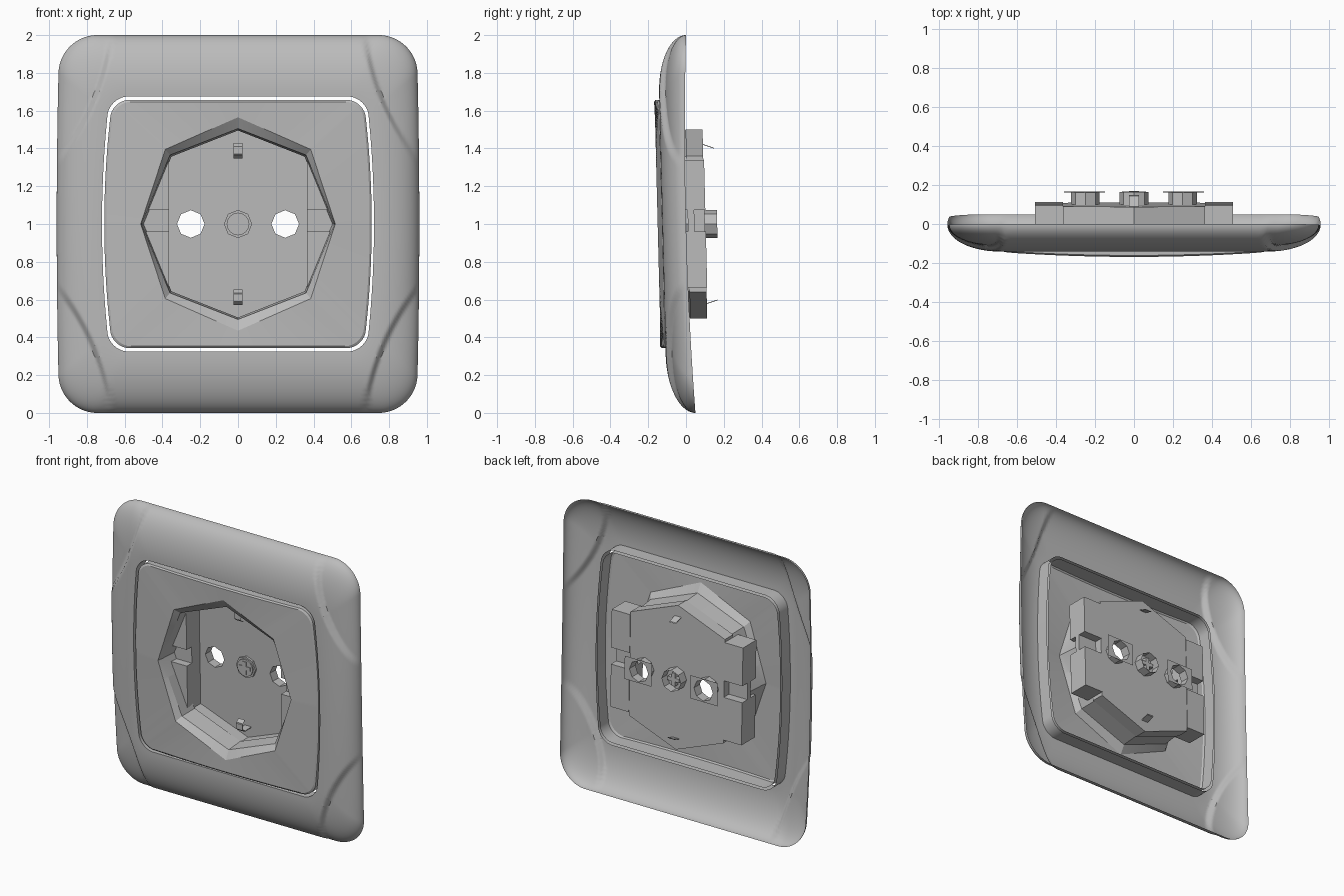
import bpy, bmesh
from math import sin, cos, pi, sqrt, hypot

cube = bpy.data.objects.get("Cube")
if cube:
    bpy.data.objects.remove(cube)

mat = bpy.data.materials.new("light grey plastic")
COLOUR = (0.5, 0.5, 0.5, 1)
mat.use_nodes = True
mat.diffuse_color = COLOUR
mat.node_tree.nodes["Principled BSDF"].inputs["Base Color"].default_value = COLOUR

MID = 1.0       # height of the socket centre
TILT = 0.025    # backward lean per unit of height


def finish(name, bm, smooth=None):
    """Lean the part, lift it to its height and add it to the scene."""
    bmesh.ops.recalc_face_normals(bm, faces=bm.faces)
    for v in bm.verts:
        v.co.y -= TILT * v.co.z
        v.co.z += MID
    me = bpy.data.meshes.new(name)
    bm.to_mesh(me)
    bm.free()
    me.materials.append(mat)
    ob = bpy.data.objects.new(name, me)
    bpy.context.collection.objects.link(ob)
    if smooth:
        bpy.ops.object.select_all(action='DESELECT')
        ob.select_set(True)
        bpy.context.view_layer.objects.active = ob
        bpy.ops.object.shade_smooth_by_angle(angle=smooth)
    return ob


def loft(name, rings, caps=(), smooth=None):
    """Skin closed rings of (x, y, z) points; caps lists the rings to close."""
    bm = bmesh.new()
    loops = [[bm.verts.new(p) for p in ring] for ring in rings]
    for a, b in zip(loops, loops[1:]):
        for i in range(len(a)):
            j = (i + 1) % len(a)
            bm.faces.new((a[i], a[j], b[j], b[i]))
    for c in caps:
        bm.faces.new(loops[c])
    return finish(name, bm, smooth)


def prism(name, outline, y0, y1, caps=(0, 1)):
    return loft(name, [[(x, y, z) for x, z in outline] for y in (y0, y1)], caps)


def holed_plate(name, outlines, y):
    """Flat sheet: the first outline is the rim, the others are holes."""
    bm = bmesh.new()
    edges = []
    for pts in outlines:
        vs = [bm.verts.new((x, y, z)) for x, z in pts]
        edges += [bm.edges.new((vs[i - 1], vs[i])) for i in range(len(vs))]
    bmesh.ops.triangle_fill(bm, edges=edges, use_beauty=True, normal=(0, 1, 0))
    return finish(name, bm)


def ngon(cx, cz, r, n=8):
    return [(cx + r * cos(2 * pi * i / n), cz + r * sin(2 * pi * i / n)) for i in range(n)]


def rect(x0, x1, z0, z1):
    return [(x0, z0), (x1, z0), (x1, z1), (x0, z1)]


SIDE, ARC = 80, 24   # segments on each straight side and each corner


def rounded(hx, hz, r, bow):
    """Rounded rectangle with bowed left and right sides, from (+x, 0) round."""
    ax, az = hx - r, hz - r
    q = [(hx, az * i * 2 / SIDE) for i in range(SIDE // 2)]
    q += [(ax + r * cos(i * pi / 2 / ARC), az + r * sin(i * pi / 2 / ARC)) for i in range(ARC)]
    q += [(ax * (1 - i * 2 / SIDE), hz) for i in range(SIDE // 2 + 1)]
    q = [(x + bow * (x / hx) * (1 - (z / hz) ** 2), z) for x, z in q]
    left = [(-x, z) for x, z in reversed(q[:-1])]
    top = q + left
    return top + [(x, -z) for x, z in reversed(top[1:-1])]


def octagon(side, diag_x, diag_z, top, y):
    """Octagon sampled so that it lines up with rounded()."""
    keys = [(side, 0), (diag_x, diag_z), (0, top), (-diag_x, diag_z),
            (-side, 0), (-diag_x, -diag_z), (0, -top), (diag_x, -diag_z)]
    n = (SIDE + ARC) // 2
    ring = []
    for k, (x0, z0) in enumerate(keys):
        x1, z1 = keys[(k + 1) % 8]
        ring += [(x0 + (x1 - x0) * i / n, y, z0 + (z1 - z0) * i / n) for i in range(n)]
    return ring


# Outer frame: a domed shell with scooped corners and a lip round the opening
outer = rounded(0.945, 1.0, 0.2, 0.015)
opening = rounded(0.68, 0.675, 0.1, 0.04)
FRONT, STEPS = -0.125, 48


def frame_point(o, p, s):
    x, z = o[0] + (p[0] - o[0]) * s, o[1] + (p[1] - o[1]) * s
    edge = 0.025 * o[1] ** 2
    dome = sqrt(max(0, 1 - max(0, 1 - s / 0.95) ** 2))
    # Corner scoops: a crisp step along an arc, then a slow rise to the edge
    inside = 1.32 - hypot(abs(x) - 1.97, abs(z) - 1.16)
    scoop = min(1, max(0, inside) / 0.025) * 0.03 * dome
    return x, edge + (FRONT - edge) * dome + scoop, z


rings = [[frame_point(o, p, 1 - cos(k / STEPS * pi / 2)) for o, p in zip(outer, opening)]
         for k in range(STEPS + 1)]
rings.append([(x, -0.03, z) for x, z in opening])
loft("outer_frame", rings, smooth=0.6)

# Centre cover: gently bowed plate with a skirt and a bevelled octagonal mouth
rim = rounded(0.665, 0.657, 0.09, 0.043)


def rim_ring(scale, drop):
    return [(x * scale, -0.153 + 0.025 * (x / 0.7) ** 2 + drop, z * scale) for x, z in rim]


loft("centre_cover",
     [[(x, -0.03, z) for x, z in rim], rim_ring(1, 0.008), rim_ring(0.985, 0),
      octagon(0.515, 0.385, 0.395, 0.565, -0.15),
      octagon(0.51, 0.36, 0.365, 0.505, -0.115),
      octagon(0.5, 0.352, 0.357, 0.495, 0.015)], smooth=0.3)

# Socket well: six-sided wall and a floor with two pin holes
PIN_X, PIN_R, FLOOR, BACK = 0.25, 0.073, 0.1, 0.165
well = [(0.365, -0.36), (0.365, 0.36), (0, 0.5), (-0.365, 0.36), (-0.365, -0.36), (0, -0.5)]
prism("well_wall", well, 0.01, FLOOR, caps=())
holed_plate("well_floor", [well, ngon(PIN_X, 0, PIN_R), ngon(-PIN_X, 0, PIN_R)], FLOOR)

for sx, side in ((1, "left"), (-1, "right")):
    # Guide blocks with a slot between them
    xs = sorted((sx * 0.365, sx * 0.508))
    prism(side + "_upper_guide", rect(*xs, 0.075, 0.34), -0.045, 0.104)
    prism(side + "_lower_guide", rect(*xs, -0.335, -0.04), -0.045, 0.104)
    prism(side + "_slot_floor", rect(*xs, -0.04, 0.075), 0.01, 0.045)
    # Pin sleeve and its contact plate
    hole = ngon(sx * PIN_X, 0, PIN_R)
    prism(side + "_pin_sleeve", hole, FLOOR, BACK, caps=())
    cx = sx * 0.255
    holed_plate(side + "_contact_plate", [rect(cx - 0.105, cx + 0.105, -0.08, 0.08), hole], BACK)

# Centre screw with a cross, in a sleeve
prism("screw_head", ngon(0, 0, 0.06, 16), 0.075, 0.105)
prism("screw_collar", ngon(0, 0, 0.075), 0.085, 0.105)
prism("screw_sleeve", ngon(0, 0, 0.075), FLOOR, BACK, caps=())
prism("screw_cross_bar", rect(-0.045, 0.045, -0.013, 0.013), 0.07, 0.14)
prism("screw_cross_post", rect(-0.013, 0.013, -0.045, 0.045), 0.07, 0.14)

# Earth clips: bent strips through the floor
path = [(0.155, 0.405), (0.095, 0.425), (0.03, 0.428), (0.005, 0.41), (0.005, 0.37), (0.03, 0.352)]
for sz, name in ((1, "upper_earth_clip"), (-1, "lower_earth_clip")):
    loft(name, [[(-0.025, y, sz * z), (0.025, y, sz * z),
                 (0.025, y + 0.004, sz * (z - 0.006)), (-0.025, y + 0.004, sz * (z - 0.006))]
                for y, z in path], caps=(0, -1))
